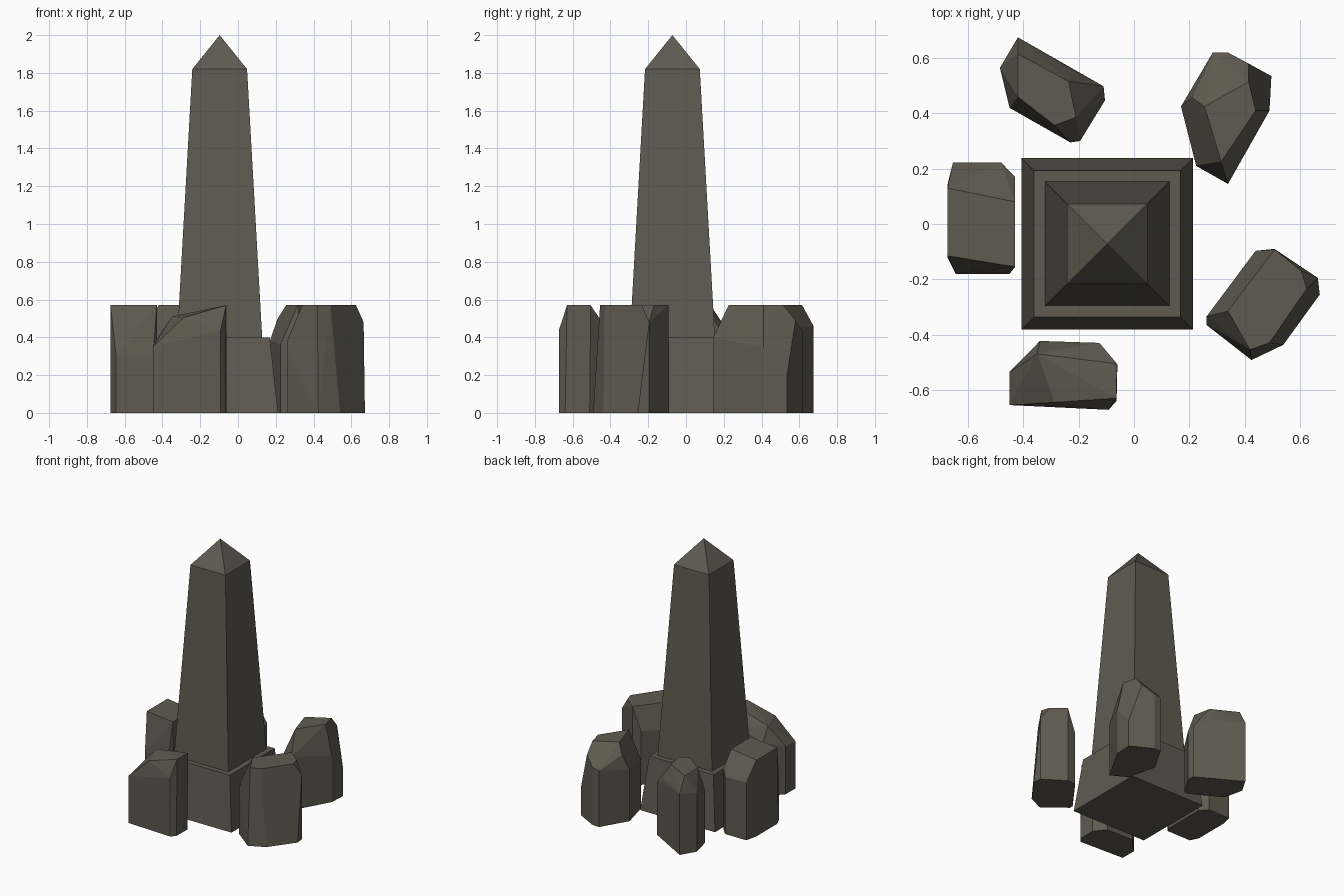
import bpy, bmesh, math

if "Cube" in bpy.data.objects:
    bpy.data.objects.remove(bpy.data.objects["Cube"])

stone = bpy.data.materials.new("weathered_stone")
stone.diffuse_color = (0.115, 0.104, 0.080, 1)
stone.use_nodes = True
stone.node_tree.nodes["Principled BSDF"].inputs["Base Color"].default_value = stone.diffuse_color

CX, CY = -0.097, -0.072   # obelisk axis
TOP = 0.57                # height of the standing stones


def finish(name, bm):
    bmesh.ops.recalc_face_normals(bm, faces=bm.faces)
    mesh = bpy.data.meshes.new(name)
    bm.to_mesh(mesh)
    bm.free()
    mesh.materials.append(stone)
    bpy.context.collection.objects.link(bpy.data.objects.new(name, mesh))


def frustum(name, half_low, half_high, z0, z1, tip=None):
    """Square tapered block, with an optional pyramid tip."""
    bm = bmesh.new()
    rings = []
    for h, z in ((half_low, z0), (half_high, z1)):
        rings.append([bm.verts.new((CX + sx * h, CY + sy * h, z))
                      for sx, sy in ((-1, -1), (1, -1), (1, 1), (-1, 1))])
    low, high = rings
    bm.faces.new(low[::-1])
    apex = bm.verts.new((CX, CY, tip)) if tip else None
    if not apex:
        bm.faces.new(high)
    for i in range(4):
        j = (i + 1) % 4
        bm.faces.new((low[i], low[j], high[j], high[i]))
        if apex:
            bm.faces.new((high[i], high[j], apex))
    finish(name, bm)


def rock(name, outline, top):
    """Cut stone: footprint points (x, y, wall height) and crown points (x, y, z)."""
    bm = bmesh.new()
    for x, y, h in outline:
        bm.verts.new((x, y, 0))
        if h:
            bm.verts.new((x, y, h))
    for p in top:
        bm.verts.new(p)
    res = bmesh.ops.convex_hull(bm, input=bm.verts[:])
    junk = {g for g in res["geom_interior"] + res["geom_unused"]
            if isinstance(g, bmesh.types.BMVert)}
    bmesh.ops.delete(bm, geom=list(junk), context='VERTS')
    bmesh.ops.dissolve_limit(bm, angle_limit=math.radians(4),
                             verts=bm.verts[:], edges=bm.edges[:])
    finish(name, bm)


# Obelisk
frustum("plinth", 0.31, 0.265, 0, 0.40)
frustum("obelisk_shaft", 0.225, 0.145, 0.40, 1.82, tip=2.0)

# Ring of standing stones
rock("left_stone",
     [(-.655, .222, .43), (-.48, .222, .43), (-.43, .17, .46), (-.43, -.155, 0),
      (-.45, -.18, .3), (-.645, -.18, .3), (-.675, -.12, 0), (-.675, .14, 0)],
     [(-.675, .13, TOP), (-.43, .08, TOP), (-.43, -.155, TOP), (-.675, -.115, TOP)])

rock("back_left_stone",
     [(-.42, .675, .46), (-.485, .565, .44), (-.45, .42, .40), (-.23, .295, .38),
      (-.195, .30, .36), (-.105, .447, .38), (-.11, .498, .40), (-.21, .55, .46)],
     [(-.42, .615, TOP), (-.237, .516, TOP), (-.21, .386, TOP),
      (-.287, .357, TOP), (-.42, .46, TOP)])

rock("back_right_stone",
     [(.285, .62, .42), (.34, .62, .43), (.497, .535, .2), (.49, .41, .345),
      (.34, .145, .40), (.225, .21, .36), (.17, .425, .385)],
     [(.21, .457, .50), (.415, .58, .49), (.255, .425, TOP),
      (.415, .515, TOP), (.44, .41, TOP), (.315, .225, TOP)])

rock("front_right_stone",
     [(.44, -.097, .40), (.508, -.09, 0), (.665, -.195, .48), (.672, -.255, 0),
      (.54, -.437, 0), (.425, -.492, 0), (.262, -.365, .34), (.262, -.335, .385)],
     [(.34, -.315, TOP), (.508, -.092, TOP), (.605, -.17, TOP),
      (.625, -.235, TOP), (.49, -.43, TOP), (.42, -.455, TOP)])

rock("front_stone",
     [(-.34, -.423, .40), (-.125, -.43, .46), (-.06, -.51, 0), (-.063, -.64, 0),
      (-.092, -.672, .44), (-.45, -.655, .35), (-.45, -.535, .36)],
     [(-.35, -.47, .51), (-.062, -.505, TOP), (-.063, -.63, TOP),
      (-.287, -.645, .505)])
